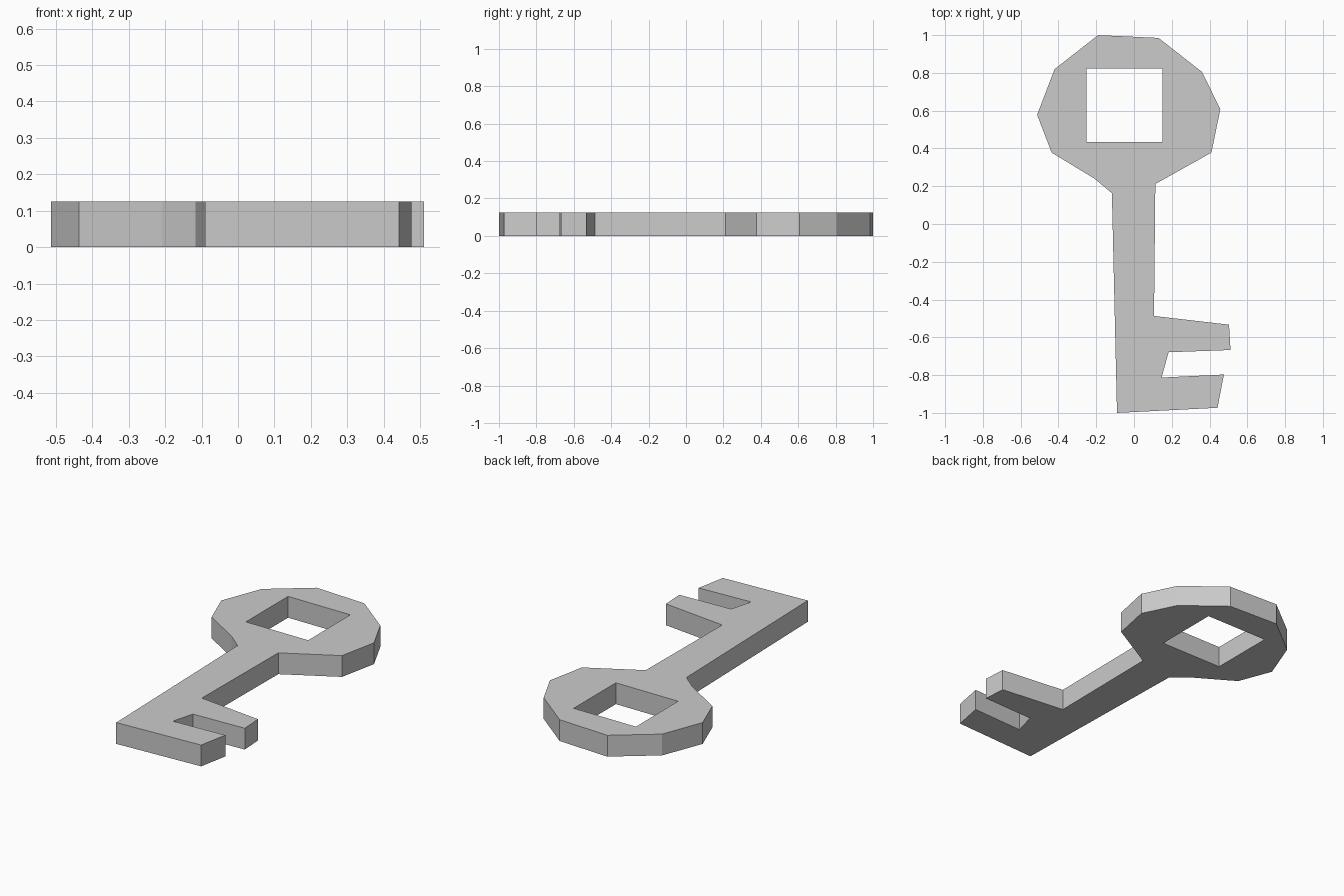
import bpy
import bmesh

if "Cube" in bpy.data.objects:
    bpy.data.objects.remove(bpy.data.objects["Cube"])

THICKNESS = 0.125

# Outline, clockwise: bow, shank, then the two teeth
outline = [
    (-0.19, 1.0), (0.13, 0.985), (0.36, 0.805), (0.457, 0.608), (0.41, 0.378),
    (0.113, 0.212), (0.106, -0.487),
    (0.503, -0.533), (0.511, -0.667), (0.183, -0.679), (0.146, -0.813),
    (0.476, -0.797), (0.442, -0.973), (-0.09, -1.0),
    (-0.117, 0.163), (-0.209, 0.24), (-0.436, 0.378), (-0.513, 0.578), (-0.42, 0.82),
]
# Square hole in the bow
hole = [(-0.252, 0.433), (0.152, 0.433), (0.152, 0.824), (-0.252, 0.824)]


def add_loop(bm, points):
    """Closed loop of edges on the ground plane."""
    verts = [bm.verts.new((x, y, 0)) for x, y in points]
    return [bm.edges.new((a, b)) for a, b in zip(verts, verts[1:] + verts[:1])]


# Fill between outline and hole, then extrude to full thickness
bm = bmesh.new()
edges = add_loop(bm, outline) + add_loop(bm, hole)
bmesh.ops.triangle_fill(bm, use_beauty=True, use_dissolve=False, edges=edges, normal=(0, 0, 1))
result = bmesh.ops.extrude_face_region(bm, geom=bm.faces[:], use_keep_orig=True)
top = [g for g in result["geom"] if isinstance(g, bmesh.types.BMVert)]
bmesh.ops.translate(bm, verts=top, vec=(0, 0, THICKNESS))
bmesh.ops.recalc_face_normals(bm, faces=bm.faces[:])

mesh = bpy.data.meshes.new("key")
bm.to_mesh(mesh)
bm.free()
key = bpy.data.objects.new("key", mesh)
bpy.context.collection.objects.link(key)
